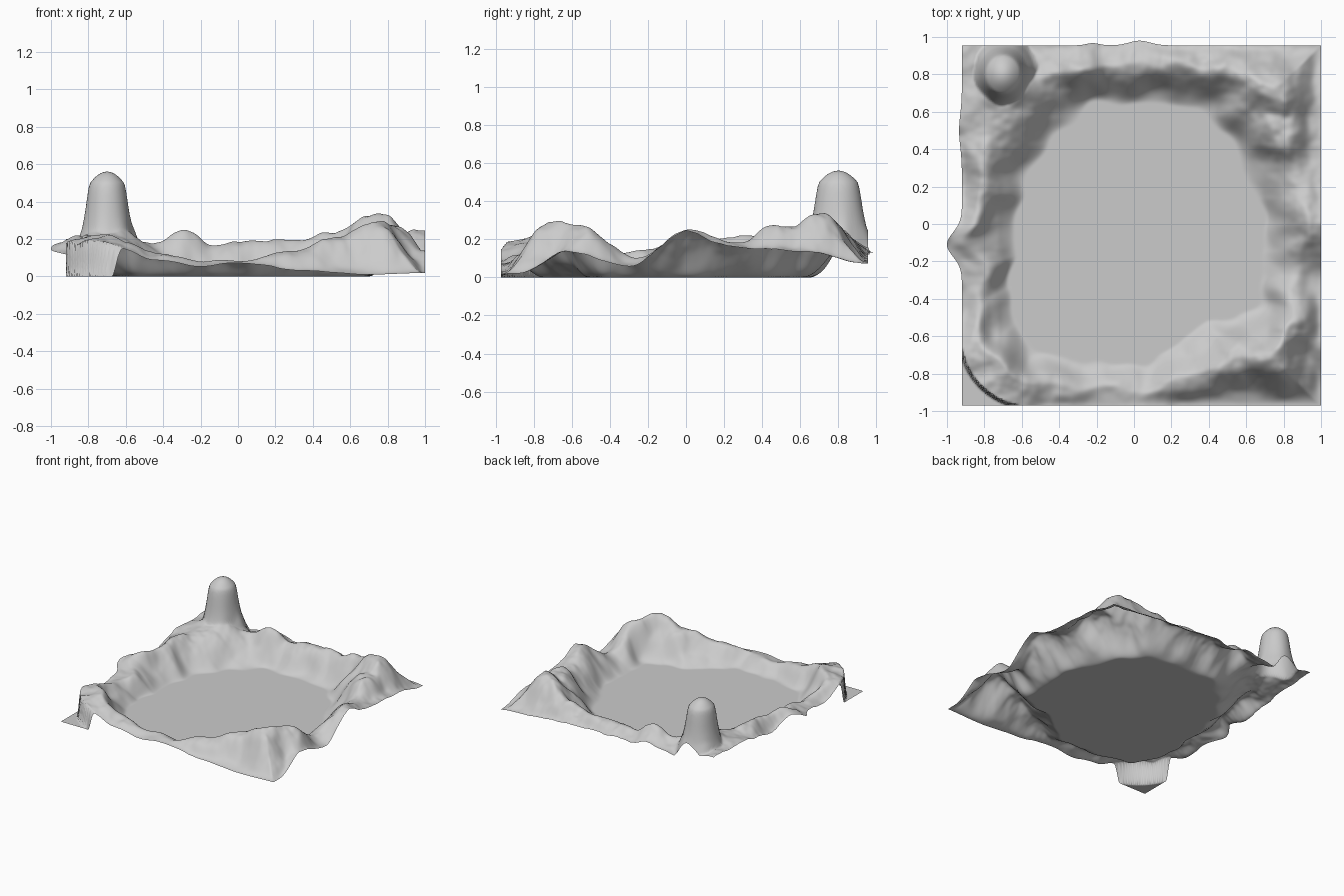
import bpy, bmesh, math
from mathutils import noise, Vector

if "Cube" in bpy.data.objects:
    bpy.data.objects.remove(bpy.data.objects["Cube"])

# Terrain profile by compass angle: degrees, basin radius, ridge radius, ridge height, border height
RING = [
    (0, .70, .93, .26, .24), (15, .66, .90, .17, .15), (30, .64, .95, .27, .14),
    (45, .66, 1.03, .32, .08), (60, .70, .95, .22, .11), (75, .67, .88, .19, .12),
    (90, .65, .86, .19, .13), (100, .64, .86, .16, .12), (109, .66, .88, .25, .15),
    (120, .62, .93, .17, .12), (132, .63, .95, .24, .18), (150, .60, .91, .22, .18),
    (165, .61, .84, .20, .12), (180, .63, .84, .22, .18), (195, .66, .85, .15, .13),
    (207, .75, .92, .13, .09), (220, .84, 1.03, .20, .20), (232, .86, 1.04, .20, .20),
    (245, .76, .98, .12, .09), (258, .75, .90, .07, .05), (272, .74, .88, .09, .07),
    (290, .70, .85, .13, .03), (306, .66, .88, .22, .01), (318, .74, 1.03, .30, .02),
    (328, .78, 1.00, .25, .13), (343, .72, .92, .10, .06), (360, .70, .93, .26, .24),
]
X0, X1, Y0, Y1 = -.92, 1.0, -.97, .955
N = 220


def smooth(t):
    t = min(max(t, 0), 1)
    return t * t * (3 - 2 * t)


def ring_at(deg):
    for a, b in zip(RING, RING[1:]):
        if deg <= b[0]:
            t = smooth((deg - a[0]) / (b[0] - a[0]))
            return [p + (q - p) * t for p, q in zip(a[1:], b[1:])]
    return RING[-1][1:]


def height(x, y):
    r = math.hypot(x, y) + 1e-6
    deg = math.degrees(math.atan2(y, x)) % 360
    basin, ridge, h, border = ring_at(deg)
    # distance to the square border along this direction
    edge = min((X1 if x > 0 else -X0) * r / max(abs(x), 1e-6),
               (Y1 if y > 0 else -Y0) * r / max(abs(y), 1e-6))
    ridge = min(ridge, edge - .01)
    # warp the slopes so they fold into gullies and shelves
    rw = r + .045 * noise.noise(Vector((x * 7, y * 7, 9.4))) * smooth((edge - r) / .1)
    if rw < ridge:
        z = h * smooth((rw - basin) / (ridge - basin))
    else:
        z = h + (border - h) * smooth((rw - ridge) / (edge - ridge))
    # soft boulder relief, stronger on high ground
    z *= 1 + .17 * noise.fractal(Vector((x * 5, y * 5, 3.1)), 1.2, 2.1, 3)
    # rock tower in the back left corner, with a flared skirt
    d = math.hypot((x + .70) / .9, y - .80)
    tower = .56 - .06 * min(d / .1, 1.3) ** 2 - .18 * smooth((d - .10) / .05)
    tower -= max(0, d - .14) * 2.4 - max(0, d - .19) * 1.4
    tower += .05 * smooth((d - .1) / .05) * noise.noise(Vector((x * 9, y * 9, 1)))
    z = max(z, tower)
    # cliff around the flat front left corner
    if x < -.55 and y < -.6:
        z *= 1 - smooth((math.hypot(x + .55, y + .6) - .375) / .015)
    return max(z, 0)


def bulge(v, centre, width, amount):
    return amount * math.exp(-((v - centre) / width) ** 2)


# Basin floor and surrounding ridge as one sheet
bm = bmesh.new()
rows = []
for j in range(N + 1):
    row = []
    for i in range(N + 1):
        x = X0 + (X1 - X0) * i / N
        y = Y0 + (Y1 - Y0) * j / N
        z = height(x, y)
        # rock pushed slightly outward past the left and back borders
        left = smooth((-.72 - x) / .2)
        back = smooth((y - .8) / .155)
        dx = left * (bulge(y, -.11, .09, .08) + bulge(y, .5, .12, .015))
        dy = back * (bulge(x, .03, .08, .025) + bulge(x, -.22, .05, .012))
        row.append(bm.verts.new((x - dx, y + dy, z)))
    rows.append(row)
for a, b in zip(rows, rows[1:]):
    for i in range(N):
        bm.faces.new((a[i], a[i + 1], b[i + 1], b[i]))

mesh = bpy.data.meshes.new("basin_terrain")
bm.to_mesh(mesh)
bm.free()
terrain = bpy.data.objects.new("basin_terrain", mesh)
bpy.context.collection.objects.link(terrain)
for p in mesh.polygons:
    p.use_smooth = True
